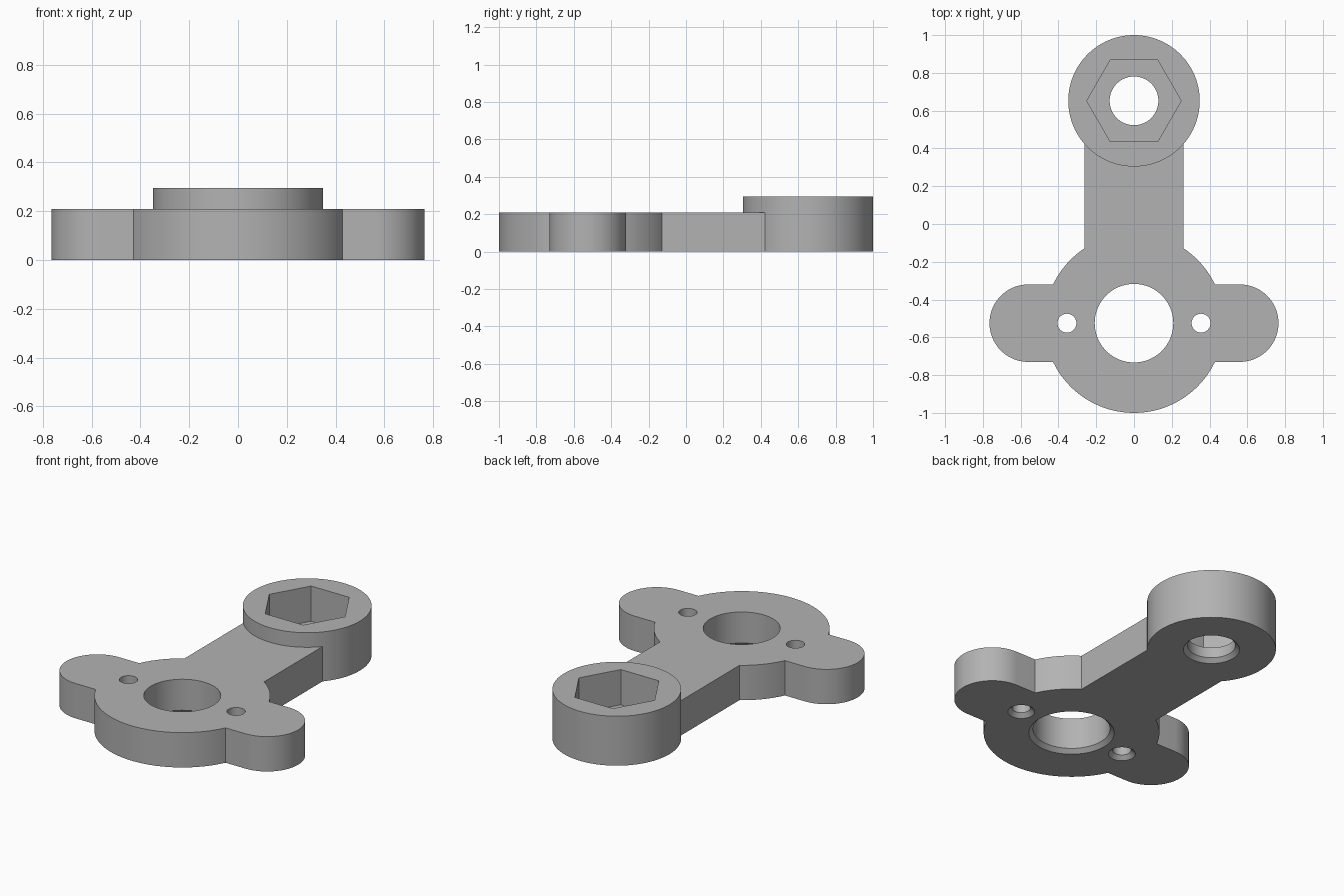
import bpy, bmesh
from math import sin, cos, pi, radians, asin, sqrt

cube = bpy.data.objects.get("Cube")
if cube:
    bpy.data.objects.remove(cube)

grey = bpy.data.materials.new("plain_grey")
grey.use_nodes = True
COLOUR = (0.45, 0.45, 0.45, 1)
grey.diffuse_color = COLOUR
grey.node_tree.nodes["Principled BSDF"].inputs["Base Color"].default_value = COLOUR

HUB_Y, BOSS_Y = -0.525, 0.652
HUB_R, EAR_R, BOSS_R = 0.475, 0.205, 0.348
EAR_X, ARM_X = 0.56, 0.262
PLATE_H, BOSS_H, SOCKET_FLOOR = 0.208, 0.295, 0.085


def make_object(name, bm):
    bmesh.ops.recalc_face_normals(bm, faces=bm.faces)
    mesh = bpy.data.meshes.new(name)
    bm.to_mesh(mesh)
    bm.free()
    mesh.materials.append(grey)
    obj = bpy.data.objects.new(name, mesh)
    bpy.context.collection.objects.link(obj)
    return obj


def prism(name, outline, z0, z1):
    """Extrude a closed flat outline from z0 to z1."""
    bm = bmesh.new()
    face = bm.faces.new([bm.verts.new((x, y, z0)) for x, y in outline])
    top = bmesh.ops.extrude_face_region(bm, geom=[face])["geom"]
    verts = [v for v in top if isinstance(v, bmesh.types.BMVert)]
    bmesh.ops.translate(bm, verts=verts, vec=(0, 0, z1 - z0))
    return make_object(name, bm)


def arc(cx, cy, r, start, end, steps):
    return [(cx + r * cos(start + (end - start) * i / steps),
             cy + r * sin(start + (end - start) * i / steps)) for i in range(steps + 1)]


def circle(cx, cy, r, sides):
    return arc(cx, cy, r, 0, 2 * pi, sides)[:-1]


def hole(name, x, y, r, chamfer, sides):
    """Round through-hole cutter, flared at the underside."""
    bm = bmesh.new()
    levels = [(-0.1, r + chamfer), (0, r + chamfer), (chamfer, r), (0.5, r)]
    rings = [[bm.verts.new((px, py, z)) for px, py in circle(x, y, rad, sides)]
             for z, rad in levels]
    for low, high in zip(rings, rings[1:]):
        for i in range(sides):
            j = (i + 1) % sides
            bm.faces.new((low[i], low[j], high[j], high[i]))
    bm.faces.new(rings[0])
    bm.faces.new(rings[-1])
    return make_object(name, bm)


def combine(target, tool, operation):
    mod = target.modifiers.new(operation.lower(), 'BOOLEAN')
    mod.operation, mod.object, mod.solver = operation, tool, 'EXACT'
    bpy.ops.object.select_all(action='DESELECT')
    bpy.context.view_layer.objects.active = target
    target.select_set(True)
    bpy.ops.object.modifier_apply(modifier=mod.name)
    bpy.data.objects.remove(tool)


# Plate outline, right half from the bottom of the hub up to the boss
ear_angle = asin(EAR_R / HUB_R)
arm_angle = pi / 2 - asin(ARM_X / HUB_R)
half = arc(0, HUB_Y, HUB_R, -pi / 2, -ear_angle, 28)
half += arc(EAR_X, HUB_Y, EAR_R, -pi / 2, pi / 2, 40)
half += arc(0, HUB_Y, HUB_R, ear_angle, arm_angle, 12)
half.append((ARM_X, BOSS_Y - sqrt(BOSS_R ** 2 - ARM_X ** 2) + 0.05))
half.append((0, BOSS_Y))
mirrored = [(-x, y) for x, y in reversed(half[1:-1])]
bracket = prism("mounting_bracket", half + mirrored, 0, PLATE_H)

# Raised round boss
combine(bracket, prism("boss", circle(0, BOSS_Y, BOSS_R, 96), 0, BOSS_H), 'UNION')

# Bores, screw holes and hexagonal socket
combine(bracket, hole("hub_bore", 0, HUB_Y, 0.208, 0.023, 80), 'DIFFERENCE')
combine(bracket, hole("boss_bore", 0, BOSS_Y, 0.129, 0.023, 64), 'DIFFERENCE')
for side in (-1, 1):
    combine(bracket, hole("screw_hole", side * 0.355, HUB_Y, 0.05, 0.023, 40), 'DIFFERENCE')
socket = prism("hex_socket", circle(0, BOSS_Y, 0.25, 6), SOCKET_FLOOR, 0.5)
combine(bracket, socket, 'DIFFERENCE')

bpy.ops.object.shade_smooth_by_angle(angle=radians(25))
